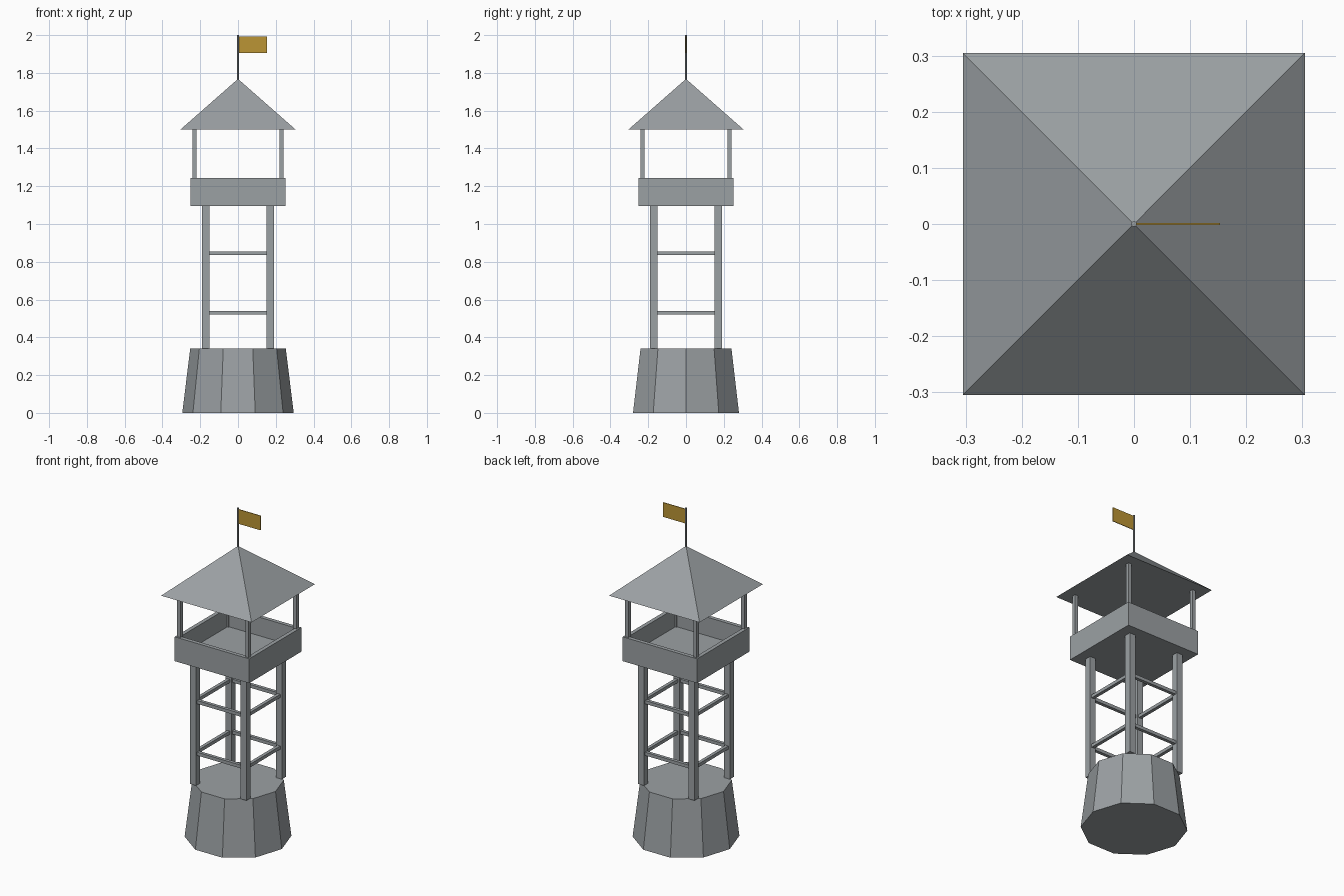
import bpy
import math

cube = bpy.data.objects.get("Cube")
if cube:
    bpy.data.objects.remove(cube, do_unlink=True)


def material(name, rgb):
    mat = bpy.data.materials.new(name)
    mat.use_nodes = True
    mat.diffuse_color = (*rgb, 1)
    mat.node_tree.nodes["Principled BSDF"].inputs["Base Color"].default_value = (*rgb, 1)
    return mat


STONE = material("weathered grey", (0.33, 0.355, 0.37))
GOLD = material("flag gold", (0.50, 0.30, 0.035))


def finish(name, mat):
    ob = bpy.context.object
    ob.name = name
    ob.data.name = name
    ob.data.materials.append(mat)
    bpy.ops.object.transform_apply(location=False, rotation=True, scale=True)
    return ob


def box(name, low, high, mat=STONE):
    """Box between two opposite corners."""
    centre = [(a + b) / 2 for a, b in zip(low, high)]
    bpy.ops.mesh.primitive_cube_add(size=1, location=centre)
    bpy.context.object.scale = [b - a for a, b in zip(low, high)]
    return finish(name, mat)


def frustum(name, sides, r_low, r_high, z_low, z_high, turn=0):
    """Upright cone, frustum or prism."""
    bpy.ops.mesh.primitive_cone_add(
        vertices=sides, radius1=r_low, radius2=r_high, depth=z_high - z_low,
        location=(0, 0, (z_low + z_high) / 2), rotation=(0, 0, math.radians(turn)))
    return finish(name, STONE)


def corner_bars(name, offset, half, z_low, z_high):
    """Square upright at each of the four corners."""
    for sx, side in ((-1, "right"), (1, "left")):
        for sy, end in ((-1, "front"), (1, "back")):
            x, y = sx * offset, sy * offset
            box(f"{end}_{side}_{name}", (x - half, y - half, z_low),
                (x + half, y + half, z_high))


def four_sides(name, offset, half_thick, half_length, z_low, z_high):
    """Horizontal bar or panel along each of the four sides."""
    for s, end, side in ((-1, "front", "right"), (1, "back", "left")):
        near, far = s * offset - half_thick, s * offset + half_thick
        box(f"{end}_{name}", (-half_length, near, z_low), (half_length, far, z_high))
        box(f"{side}_{name}", (near, -half_length, z_low), (far, half_length, z_high))


# Ten-sided tapered base, with a corner on the x axis
frustum("base", 10, 0.295, 0.253, 0, 0.34, turn=18)

# Legs and cross braces
corner_bars("leg", 0.17, 0.02, 0.34, 1.1)
for z, level in ((0.53, "lower"), (0.845, "upper")):
    four_sides(f"{level}_brace", 0.17, 0.01, 0.155, z - 0.01, z + 0.01)

# Lookout platform with parapet
box("platform_floor", (-0.25, -0.25, 1.095), (0.25, 0.25, 1.13))
four_sides("parapet", 0.239, 0.012, 0.251, 1.095, 1.243)

# Roof and its posts
corner_bars("roof_post", 0.23, 0.011, 1.12, 1.505)
frustum("roof", 4, 0.305 * math.sqrt(2), 0, 1.5, 1.768, turn=45)

# Flagpole and flag
frustum("flagpole", 8, 0.005, 0.005, 1.75, 2.0)
box("flag", (0.004, -0.002, 1.905), (0.153, 0.002, 1.993), GOLD)
